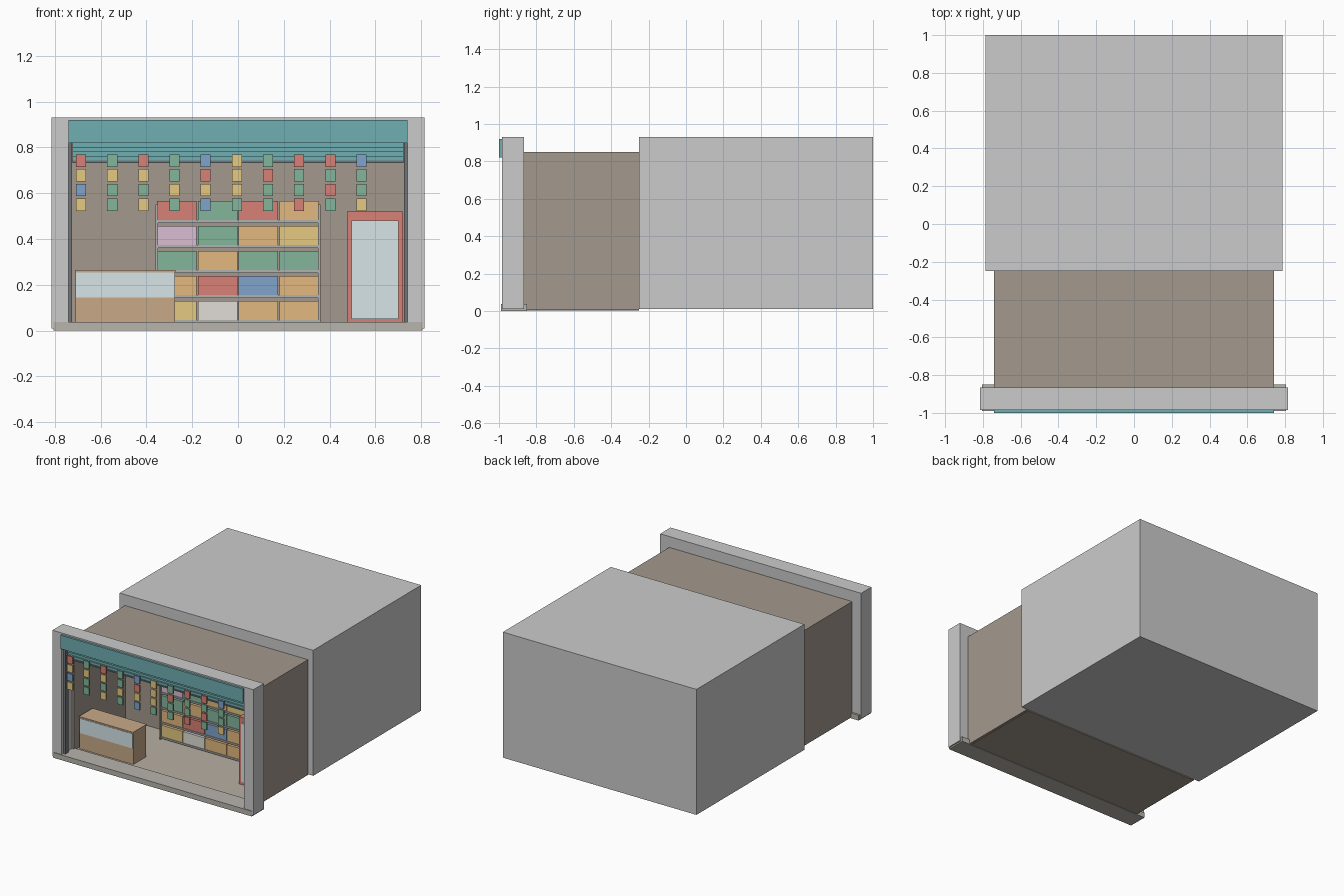
import bpy, bmesh

if "Cube" in bpy.data.objects:
    bpy.data.objects.remove(bpy.data.objects["Cube"])

mats = {}
COL = {
    "brown": (.37, .32, .27), "floor": (.48, .43, .36), "stone": (.48, .46, .42),
    "teal": (.16, .43, .45), "dark": (.17, .18, .19), "metal": (.45, .45, .44),
    "R": (.68, .22, .18), "G": (.23, .47, .33), "Y": (.78, .59, .22),
    "O": (.76, .48, .21), "B": (.22, .37, .60), "P": (.70, .52, .64),
    "W": (.75, .73, .68), "wood": (.58, .40, .25), "glass": (.68, .78, .80),
}


def mat(key):
    if key not in mats:
        mats[key] = bpy.data.materials.new(key)
        mats[key].diffuse_color = (*COL[key], 1)
    return mats[key]


def box(name, x, y, z, key=None):
    """Box from (min, max) ranges on each axis."""
    bm = bmesh.new()
    bmesh.ops.create_cube(bm, size=1)
    for v in bm.verts:
        v.co = [r[0] if c < 0 else r[1] for c, r in zip(v.co, (x, y, z))]
    me = bpy.data.meshes.new(name)
    bm.to_mesh(me)
    bm.free()
    ob = bpy.data.objects.new(name, me)
    bpy.context.collection.objects.link(ob)
    if key:
        me.materials.append(mat(key))
    return ob


def pair(name, x, y, z, key=None):
    """Box and its mirror image across x = 0."""
    box(name + "_right", x, y, z, key)
    box(name + "_left", (-x[1], -x[0]), y, z, key)


# Building mass behind the shop
box("rear_building", (-.785, .785), (-.25, 1), (.01, .93))

# Facade: two piers, lintel, sign board, threshold
pair("facade_pier", (.74, .815), (-.985, -.865), (.01, .93))
box("facade_lintel", (-.74, .74), (-.985, -.865), (.82, .93))
box("sign_board", (-.74, .74), (-1, -.985), (.82, .92), "teal")
box("threshold", (-.805, .805), (-.99, -.85), (0, .038), "stone")

# Shop room shell
pair("room_side_wall", (.725, .742), (-.865, -.25), (.005, .85), "brown")
box("room_ceiling", (-.725, .725), (-.865, -.25), (.835, .85), "brown")
box("room_back_wall", (-.725, .725), (-.265, -.25), (.025, .835), "brown")
box("room_base", (-.725, .725), (-.85, -.25), (.003, .015), "brown")
box("room_floor", (-.725, .725), (-.85, -.265), (.015, .027), "floor")

# Raised roller shutter in its side tracks
pair("shutter_track", (.725, .74), (-.965, -.925), (.038, .82), "dark")
for i in range(4):
    top = .82 - i * .02
    y = -.945 if i % 2 else -.935
    box(f"shutter_slat_{i}", (-.722, .722), (y, -.92), (top - .02, top), "teal")
box("shutter_bottom_bar", (-.722, .722), (-.95, -.915), (.732, .742), "dark")

# Hanging strips of packets
STRIPS = ["RYBY", "GYGG", "RYGY", "GGYG", "BRYB", "YYYG", "GRGG", "RGGR", "RGRG", "BGGY"]
for i, strip in enumerate(STRIPS):
    x = -.685 + i * .136
    for j, key in enumerate(strip):
        z = .742 - j * .064
        box(f"packet_{i}_{j}", (x - .022, x + .022), (-.972, -.96), (z - .027, z + .027), key)

# Shelf rack with boxed goods
ROWS = ["YWOO", "ORBO", "GOGG", "PGOY", "RGRO"]
for i, row in enumerate(ROWS):
    z = .046 + i * .109
    box(f"shelf_board_{i}", (-.355, .355), (-.39, -.266), (z - .012, z), "metal")
    for j, key in enumerate(row):
        x = -.267 + j * .178
        box(f"goods_box_{i}_{j}", (x - .086, x + .086), (-.385, -.28), (z, z + .083), key)
pair("shelf_post_front", (.35, .36), (-.395, -.38), (.027, .55), "metal")
pair("shelf_post_rear", (.35, .36), (-.28, -.266), (.027, .55), "metal")

# Counter with glazed display front
box("counter_body", (-.71, -.275), (-.82, -.67), (.027, .255), "wood")
box("counter_top", (-.712, -.273), (-.825, -.668), (.255, .265), "wood")
box("counter_glass", (-.708, -.277), (-.825, -.82), (.145, .253), "glass")

# Drinks cooler with glass door
box("cooler_body", (.475, .72), (-.665, -.45), (.027, .52), "R")
box("cooler_door_glass", (.495, .70), (-.672, -.665), (.05, .48), "glass")

for m in bpy.data.materials:
    if m.users and not m.is_grease_pencil:
        m.use_nodes = True
        m.node_tree.nodes["Principled BSDF"].inputs["Base Color"].default_value = m.diffuse_color
